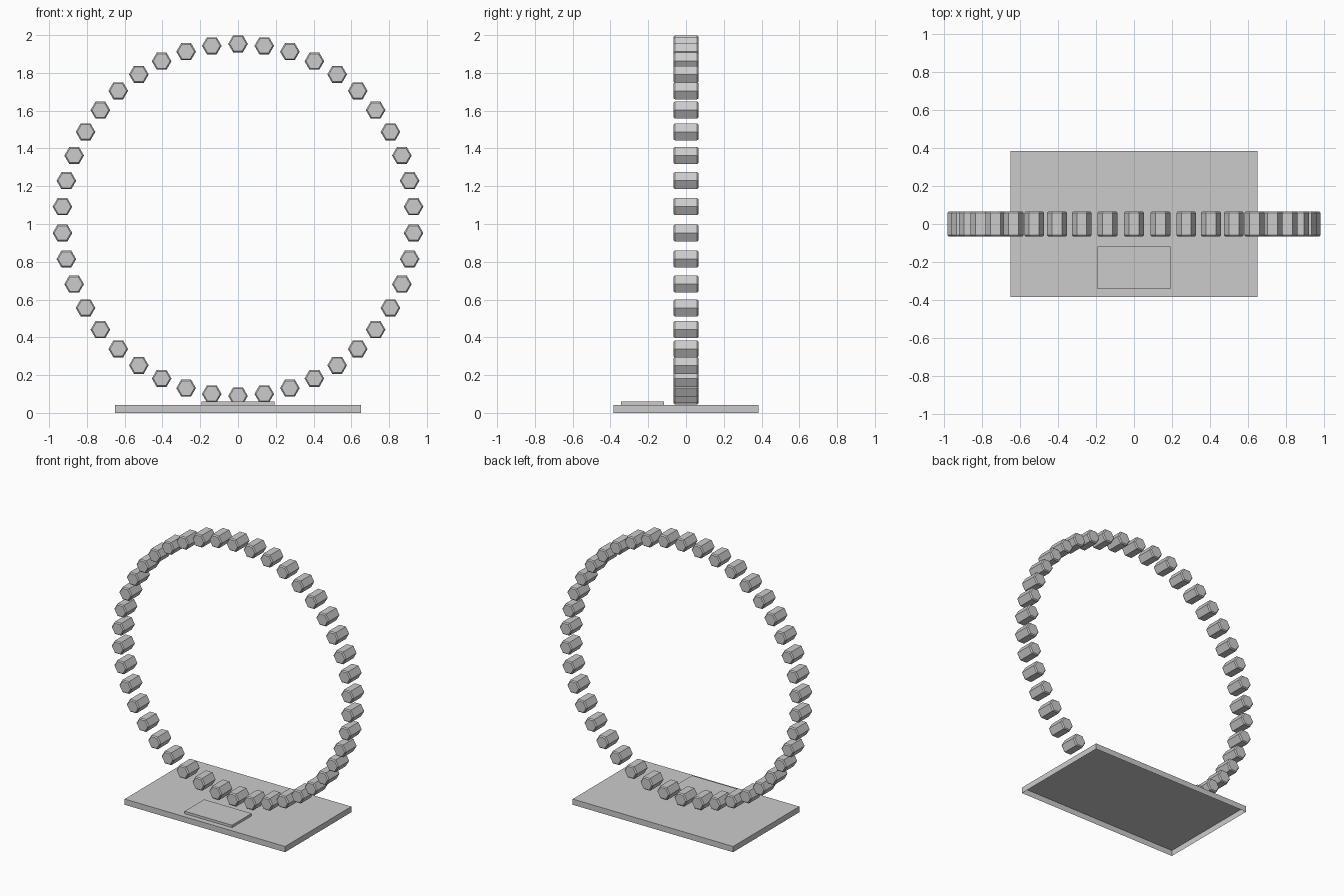
import bpy, bmesh
from math import sin, cos, pi, tau

cube = bpy.data.objects.get("Cube")
if cube:
    bpy.data.objects.remove(cube, do_unlink=True)

GREY = (0.6, 0.6, 0.6, 1)
grey = bpy.data.materials.new("light_grey")
grey.use_nodes = True
grey.diffuse_color = GREY
grey.node_tree.nodes["Principled BSDF"].inputs["Base Color"].default_value = GREY


def add_object(name, bm):
    bmesh.ops.recalc_face_normals(bm, faces=bm.faces)
    mesh = bpy.data.meshes.new(name)
    bm.to_mesh(mesh)
    bm.free()
    mesh.materials.append(grey)
    obj = bpy.data.objects.new(name, mesh)
    bpy.context.collection.objects.link(obj)
    return obj


def plate(name, half_x, y_min, y_max, z_min, z_max):
    """Thin box, left open underneath."""
    bm = bmesh.new()
    bmesh.ops.create_cube(bm, size=1)
    for v in bm.verts:
        v.co.x *= 2 * half_x
        v.co.y = y_max if v.co.y > 0 else y_min
        v.co.z = z_max if v.co.z > 0 else z_min
    under = [f for f in bm.faces if f.normal.z < -0.5]
    bmesh.ops.delete(bm, geom=under, context='FACES_ONLY')
    return add_object(name, bm)


def hex_bead(bm, x, z, radius=0.052, half_depth=0.067, chamfer=0.008):
    """Six-sided prism along y with chamfered ends."""
    sections = [(-half_depth, radius - chamfer), (-half_depth + chamfer, radius),
                (half_depth - chamfer, radius), (half_depth, radius - chamfer)]
    rings = [[bm.verts.new((x + r * cos(i * pi / 3), y, z + r * sin(i * pi / 3)))
              for i in range(6)] for y, r in sections]
    for a, b in zip(rings, rings[1:]):
        for i in range(6):
            j = (i + 1) % 6
            bm.faces.new((a[i], a[j], b[j], b[i]))
    bm.faces.new(rings[0])
    bm.faces.new(rings[-1])


# Stand
plate("base_plate", 0.65, -0.383, 0.383, 0, 0.042)
plate("front_step", 0.192, -0.343, -0.117, 0.042, 0.06)

# Upright ring of separate beads, all kept level
BEADS = 42
RING_RADIUS = 0.932
RING_HEIGHT = 1.022
bm = bmesh.new()
for k in range(BEADS):
    angle = tau * k / BEADS
    hex_bead(bm, RING_RADIUS * sin(angle), RING_HEIGHT + RING_RADIUS * cos(angle))
add_object("bead_ring", bm)
